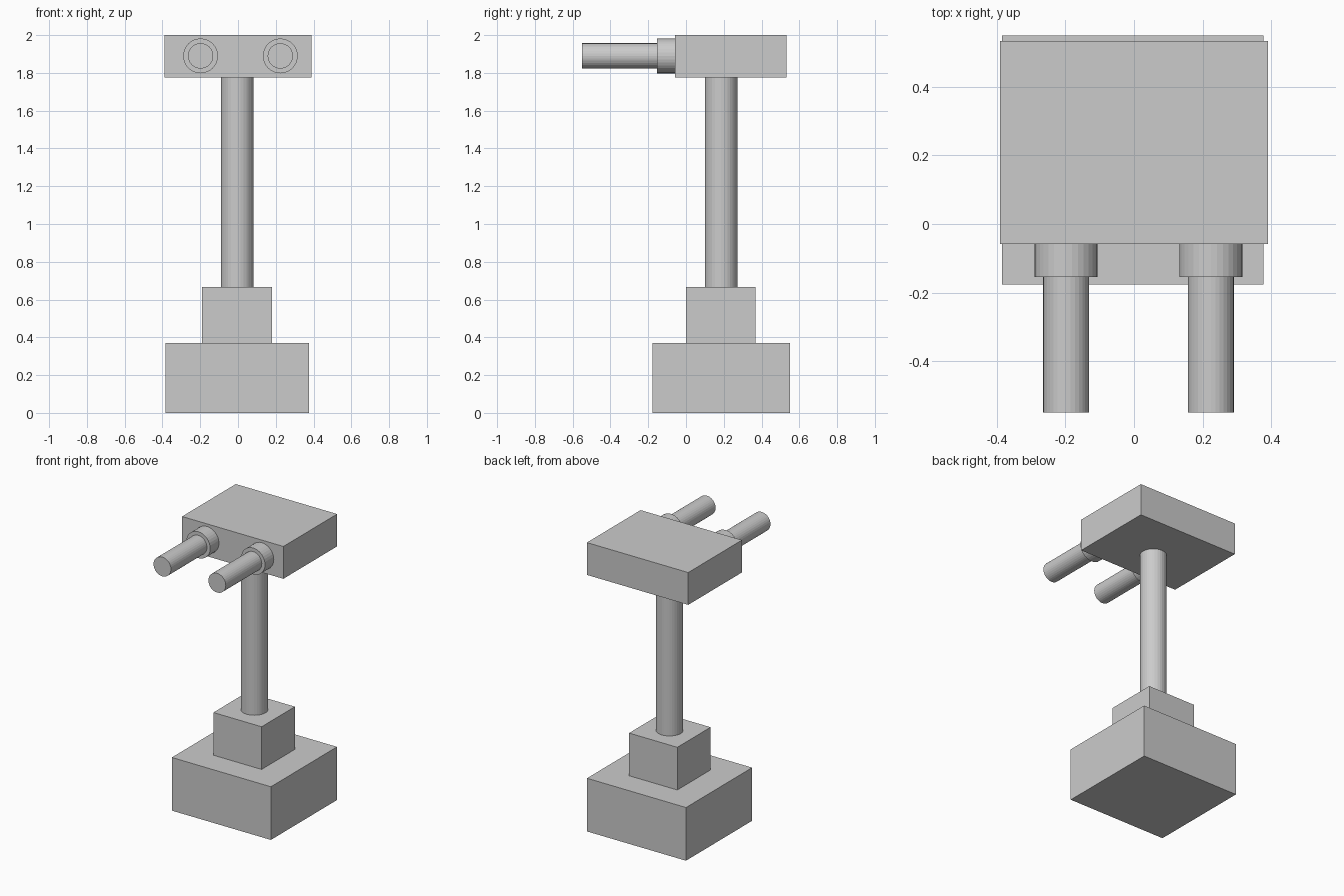
import bpy
import math

if "Cube" in bpy.data.objects:
    bpy.data.objects.remove(bpy.data.objects["Cube"])


def box(name, lo, hi):
    """Axis-aligned block between two corners."""
    bpy.ops.mesh.primitive_cube_add(size=1, location=[(a + b) / 2 for a, b in zip(lo, hi)])
    ob = bpy.context.object
    ob.name = name
    ob.scale = [b - a for a, b in zip(lo, hi)]
    bpy.ops.object.transform_apply(location=False, rotation=False, scale=True)
    return ob


def cylinder(name, radius, depth, location, rotation=(0, 0, 0)):
    bpy.ops.mesh.primitive_cylinder_add(vertices=32, radius=radius, depth=depth,
                                        location=location, rotation=rotation)
    ob = bpy.context.object
    ob.name = name
    return ob


def forward_cylinder(name, radius, x, z, y0, y1):
    """Cylinder lying along y."""
    return cylinder(name, radius, y1 - y0, (x, (y0 + y1) / 2, z), (math.pi / 2, 0, 0))


# Stepped base
box("base", (-0.385, -0.177, 0), (0.377, 0.55, 0.37))
box("pedestal", (-0.19, 0.001, 0.37), (0.181, 0.367, 0.667))

# Column
cylinder("column", 0.086, 1.775 - 0.667, (-0.004, 0.186, (1.775 + 0.667) / 2))

# Head block
box("head", (-0.39, -0.058, 1.775), (0.39, 0.533, 2.0))

# Twin tubes with collars on the front of the head
for side, x in (("left", -0.198), ("right", 0.224)):
    forward_cylinder(side + "_collar", 0.092, x, 1.89, -0.154, -0.058)
    forward_cylinder(side + "_tube", 0.067, x, 1.89, -0.55, -0.154)
